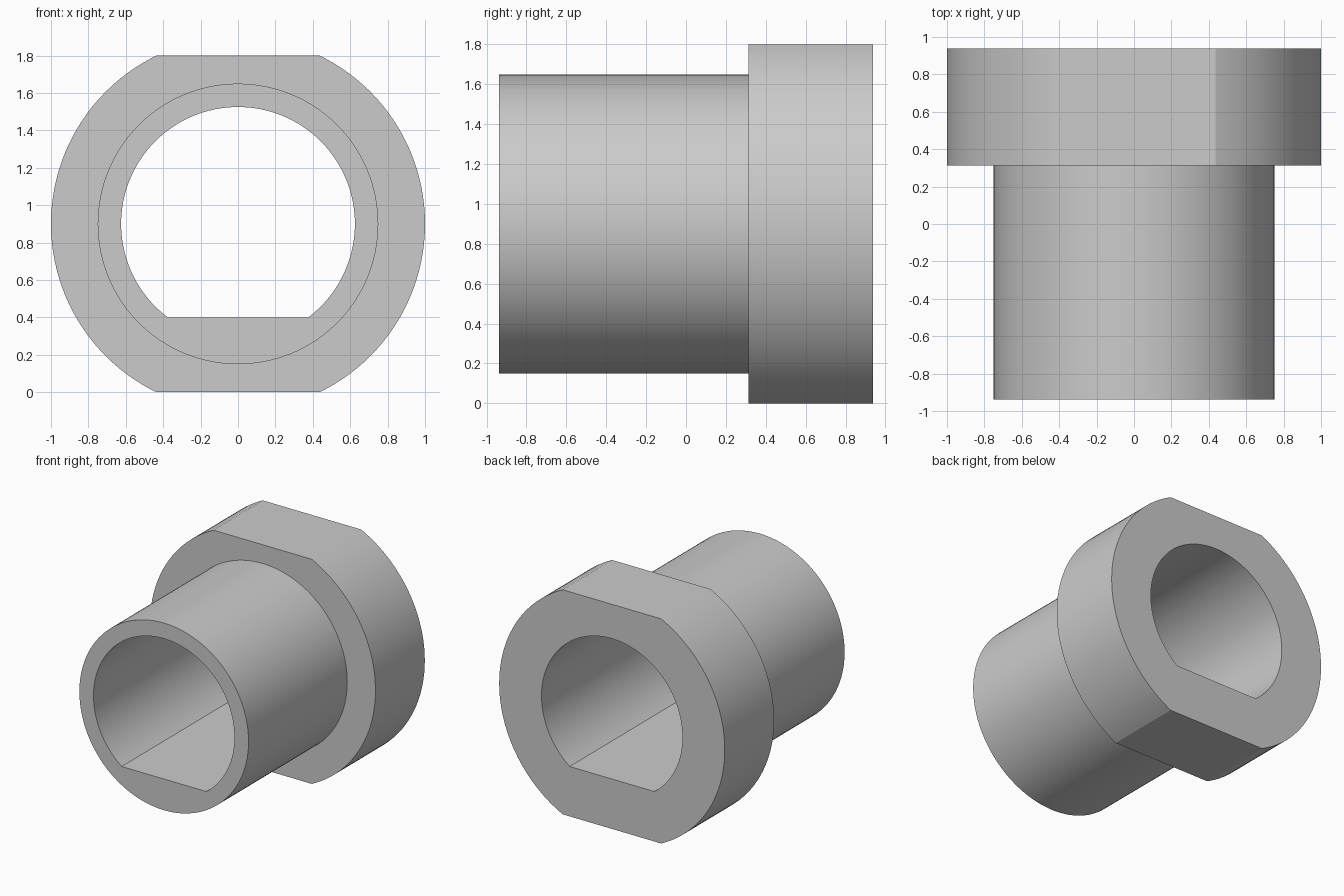
import bpy
import bmesh
import math

if "Cube" in bpy.data.objects:
    bpy.data.objects.remove(bpy.data.objects["Cube"], do_unlink=True)

AXIS_Z = 0.9
FRONT, SHOULDER, BACK = -0.9375, 0.3125, 0.9375
FLANGE_R, TUBE_R, BORE_R = 1.0, 0.75, 0.625
FLANGE_FLAT, BORE_FLAT = 0.9, 0.5
SEGMENTS = 128

# Shared angles, including the exact corners where the flats begin
angles = {round(math.tau * i / SEGMENTS, 6) for i in range(SEGMENTS)}
top = math.asin(FLANGE_FLAT / FLANGE_R)
low = math.asin(BORE_FLAT / BORE_R)
for a in (top, math.pi - top, math.pi + top, -top, math.pi + low, -low):
    angles.add(round(a % math.tau, 6))
angles = sorted(angles)


def ring(bm, radius, y, low_flat, high_flat):
    """Circle around the y axis, cut flat below and above."""
    verts = []
    for a in angles:
        z = min(max(radius * math.sin(a), -low_flat), high_flat)
        verts.append(bm.verts.new((radius * math.cos(a), y, AXIS_Z + z)))
    return verts


# Closed cross-section: flange, tube, then back through the keyed bore
bm = bmesh.new()
rings = [
    ring(bm, FLANGE_R, BACK, FLANGE_FLAT, FLANGE_FLAT),
    ring(bm, FLANGE_R, SHOULDER, FLANGE_FLAT, FLANGE_FLAT),
    ring(bm, TUBE_R, SHOULDER, TUBE_R, TUBE_R),
    ring(bm, TUBE_R, FRONT, TUBE_R, TUBE_R),
    ring(bm, BORE_R, FRONT, BORE_FLAT, BORE_R),
    ring(bm, BORE_R, BACK, BORE_FLAT, BORE_R),
]
for r, ring_a in enumerate(rings):
    ring_b = rings[(r + 1) % len(rings)]
    for i in range(len(angles)):
        j = (i + 1) % len(angles)
        bm.faces.new((ring_a[i], ring_a[j], ring_b[j], ring_b[i]))
bmesh.ops.recalc_face_normals(bm, faces=bm.faces)

mesh = bpy.data.meshes.new("flanged_bushing")
bm.to_mesh(mesh)
bm.free()
bushing = bpy.data.objects.new("flanged_bushing", mesh)
bpy.context.collection.objects.link(bushing)

# Plain grey
grey = bpy.data.materials.new("plain_grey")
grey.use_nodes = True
colour = (0.6, 0.6, 0.6, 1.0)
grey.diffuse_color = colour
grey.node_tree.nodes["Principled BSDF"].inputs["Base Color"].default_value = colour
mesh.materials.append(grey)

# Smooth round walls, crisp flats and rims
bpy.ops.object.select_all(action="DESELECT")
bushing.select_set(True)
bpy.context.view_layer.objects.active = bushing
bpy.ops.object.shade_smooth_by_angle(angle=math.radians(20))
